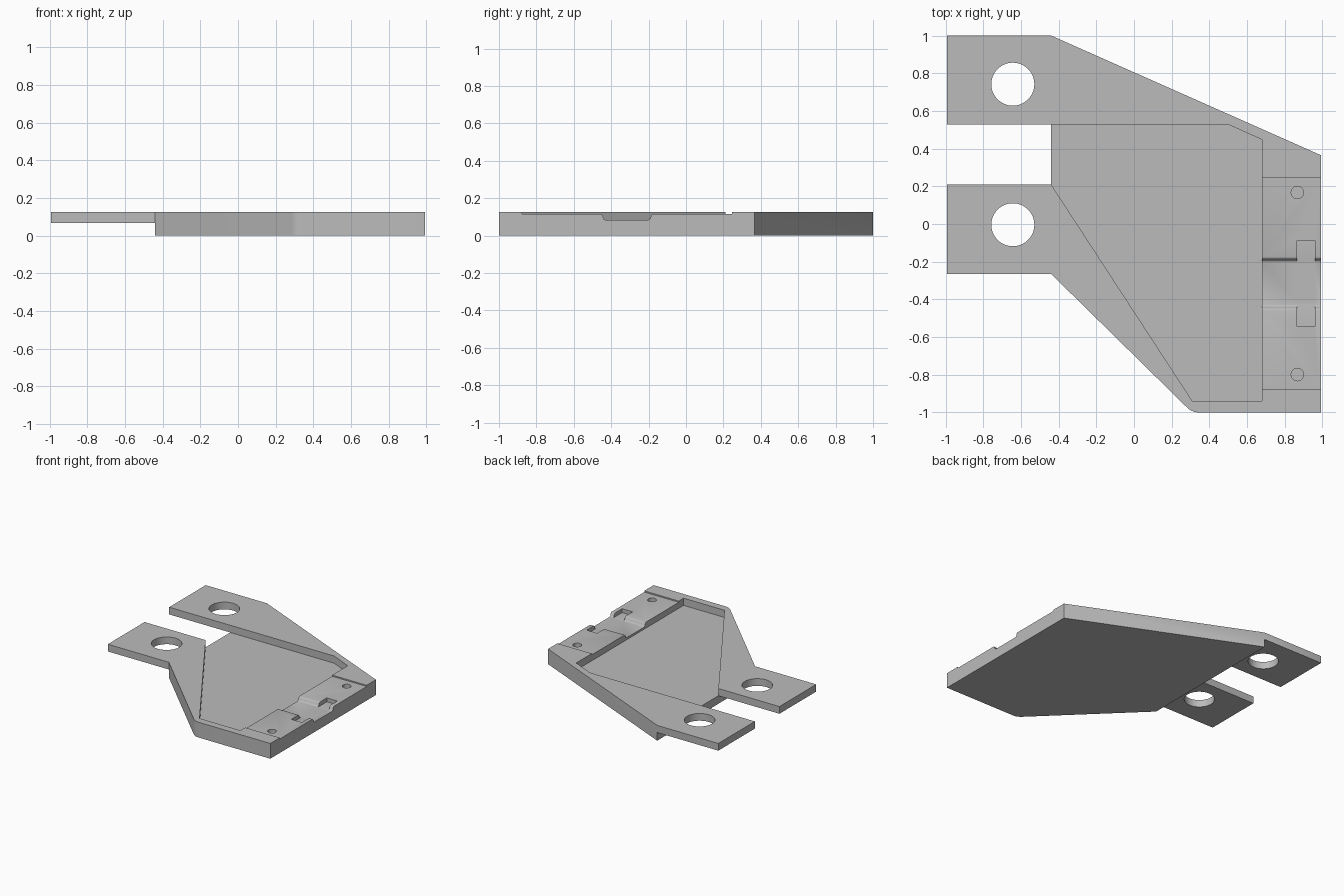
import bpy, bmesh, math
from mathutils import Matrix

if "Cube" in bpy.data.objects:
    bpy.data.objects.remove(bpy.data.objects["Cube"])

TOP, FLOOR, LEDGE, GROOVE = 0.125, 0.066, 0.115, 0.083
MID = -0.316            # symmetry line of the latch seat
EDGE = 0.9925

grey = bpy.data.materials.new("grey")
grey.diffuse_color = (0.5, 0.5, 0.5, 1)
grey.use_nodes = True
grey.node_tree.nodes["Principled BSDF"].inputs["Base Color"].default_value = grey.diffuse_color


def prism(name, points, low, high, matrix=None):
    """Extrude a flat outline from low to high along its local z."""
    bm = bmesh.new()
    face = bm.faces.new([bm.verts.new((x, y, low)) for x, y in points])
    out = bmesh.ops.extrude_face_region(bm, geom=[face])
    verts = [v for v in out["geom"] if isinstance(v, bmesh.types.BMVert)]
    bmesh.ops.translate(bm, verts=verts, vec=(0, 0, high - low))
    if matrix:
        bm.transform(matrix)
    bmesh.ops.recalc_face_normals(bm, faces=bm.faces[:])
    mesh = bpy.data.meshes.new(name)
    bm.to_mesh(mesh)
    bm.free()
    mesh.materials.append(grey)
    obj = bpy.data.objects.new(name, mesh)
    bpy.context.collection.objects.link(obj)
    return obj


def rect(x0, x1, y0, y1):
    return [(x0, y0), (x1, y0), (x1, y1), (x0, y1)]


def circle(x, y, r, n=48):
    return [(x + r * math.cos(2 * math.pi * i / n),
             y + r * math.sin(2 * math.pi * i / n)) for i in range(n)]


def cut(target, cutter):
    cutter.hide_render = True
    mod = target.modifiers.new("cut", "BOOLEAN")
    mod.operation, mod.solver, mod.object = "DIFFERENCE", "EXACT", cutter
    bpy.context.view_layer.objects.active = target
    bpy.ops.object.modifier_apply(modifier=mod.name)
    bpy.data.objects.remove(cutter)


# Full silhouette with two mounting tabs and a rounded front corner
slope = math.atan2(0.735, 0.74)
radius, cx = 0.09, 0.345
corner = [(cx - radius * math.sin(slope * i / 8),
           -1 + radius * (1 - math.cos(slope * i / 8))) for i in range(9)]
outline = [(-EDGE, 1), (-0.44, 1), (EDGE, 0.365), (EDGE, -1)] + corner + [
    (-0.44, -0.265), (-EDGE, -0.265), (-EDGE, 0.21), (-0.44, 0.21),
    (-0.44, 0.528), (-EDGE, 0.528)]
plate = prism("bracket_plate", outline, 0, TOP)

# Thin the tabs from below
cut(plate, prism("tab_relief", rect(-1.2, -0.44, -1.2, 1.2), -0.1, FLOOR))

# Large open recess
recess = [(-0.5, 0.21), (-0.44, 0.21), (0.31, -0.94), (0.68, -0.94),
          (0.68, 0.447), (0.5, 0.528), (-0.5, 0.528)]
cut(plate, prism("recess", recess, FLOOR, 0.3))

# Mounting holes through the tabs
for y in (0.742, -0.004):
    cut(plate, prism("tab_hole", circle(-0.643, y, 0.114, 64), -0.1, 0.3))

# Shallow latch seat on the right edge
cut(plate, prism("latch_seat", rect(0.6, 1.2, MID - 0.562, MID + 0.562), LEDGE, 0.3))

# Sloped groove across the seat, profile drawn in y and z
half = [(0.112, GROOVE), (0.12, GROOVE + 0.003), (0.125, GROOVE + 0.009),
        (0.13, LEDGE - 0.007), (0.135, LEDGE - 0.002), (0.142, LEDGE), (0.142, 0.2)]
profile = [(MID + y, z) for y, z in half] + [(MID - y, z) for y, z in reversed(half)]
along_x = Matrix(((0, 0, 1, 0), (1, 0, 0, 0), (0, 1, 0, 0), (0, 0, 0, 1)))
cut(plate, prism("groove", profile, 0.6, 1.2, along_x))

# Side pockets of the groove and small pin holes
for s in (-1, 1):
    y0, y1 = sorted((MID + s * 0.1, MID + s * 0.229))
    cut(plate, prism("pocket", rect(0.865, 0.96, y0, y1), GROOVE, 0.3))
    cut(plate, prism("pin_hole", circle(0.867, MID + s * 0.483, 0.033, 32), 0.08, 0.3))

bpy.ops.object.select_all(action="DESELECT")
plate.select_set(True)
bpy.context.view_layer.objects.active = plate
bpy.ops.object.shade_smooth_by_angle(angle=math.radians(30))
